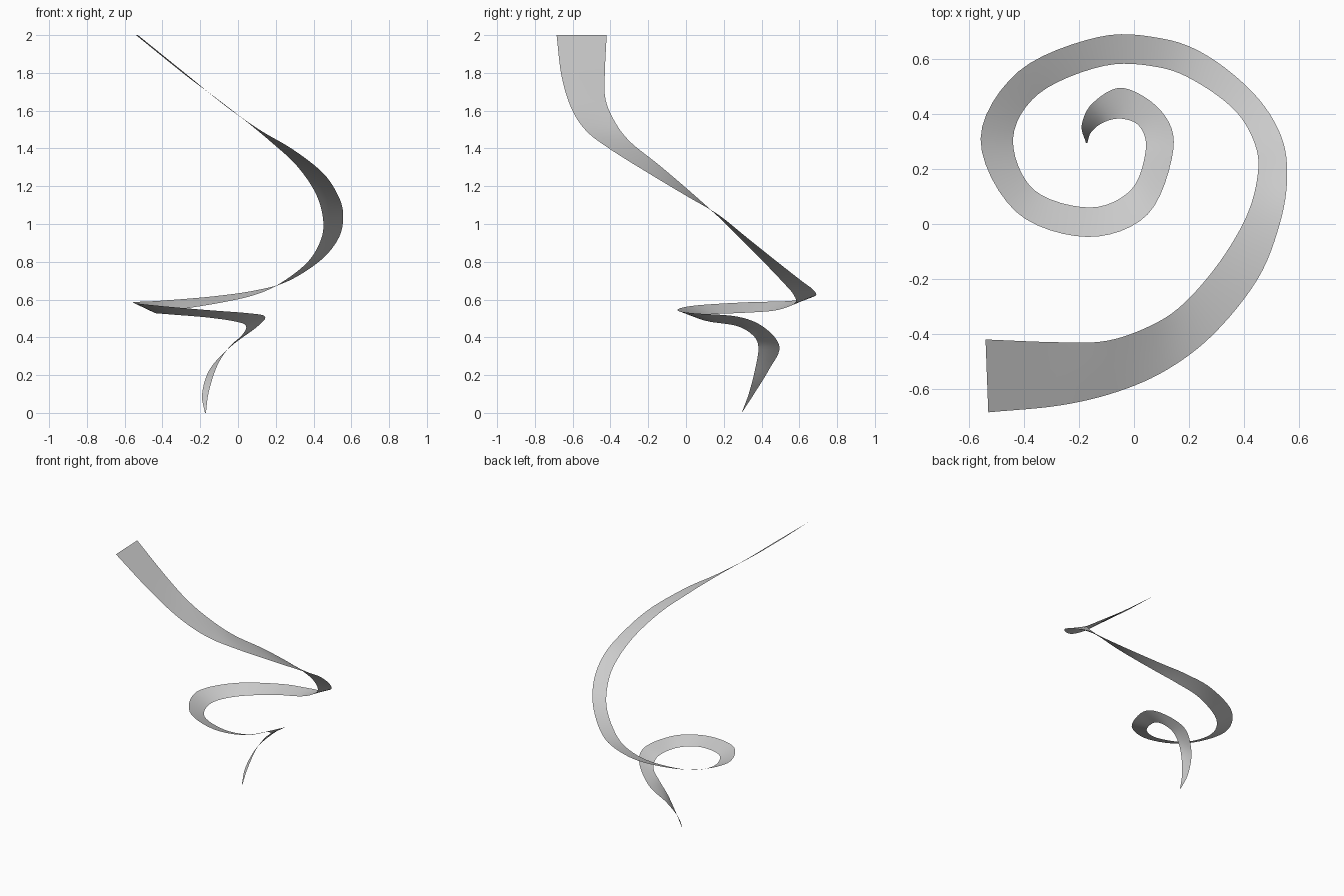
import bpy
from mathutils import Vector

# Ribbon stations from wide top end to pointed bottom tip: outer edge xyz, inner edge xyz
stations = [
    (-.53, -.685, 2.0, -.54, -.42, 2.0),
    (-.27, -.66, 1.79, -.28, -.43, 1.79),
    (-.06, -.61, 1.62, -.10, -.425, 1.655),
    (.12, -.53, 1.495, .06, -.37, 1.53),
    (.29, -.40, 1.395, .18, -.29, 1.43),
    (.45, -.20, 1.27, .31, -.14, 1.31),
    (.53, 0, 1.15, .41, .03, 1.165),
    (.557, .17, 1.05, .45, .18, 1.03),
    (.535, .32, .93, .44, .29, .92),
    (.44, .47, .81, .37, .41, .80),
    (.27, .61, .70, .23, .515, .69),
    (.10, .675, .65, .09, .57, .625),
    (-.13, .68, .617, -.11, .575, .58),
    (-.42, .555, .593, -.345, .475, .543),
    (-.558, .31, .585, -.44, .31, .53),
    (-.43, .045, .568, -.365, .125, .522),
    (-.17, -.047, .545, -.16, .06, .505),
    (.05, .035, .528, -.01, .125, .483),
    (.143, .27, .51, .043, .27, .46),
    (.10, .41, .455, .02, .355, .41),
    (-.04, .495, .35, -.045, .383, .35),
    (-.15, .44, .23, -.11, .37, .25),
    (-.19, .36, .10, -.155, .335, .11),
    (-.175, .295, 0, -.17, .295, 0),
]


def smooth_path(points, steps):
    """Catmull-Rom curve through the points."""
    pts = [2 * points[0] - points[1]] + points + [2 * points[-1] - points[-2]]
    path = []
    for a, b, c, d in zip(pts, pts[1:], pts[2:], pts[3:]):
        for k in range(steps):
            t = k / steps
            path.append(0.5 * (2 * b + (c - a) * t + (2 * a - 5 * b + 4 * c - d) * t * t
                               + (3 * b - a - 3 * c + d) * t ** 3))
    return path + [points[-1]]


# Spiral ribbon: a single-skin strip lofted between the two edges
ACROSS = 4
outer = smooth_path([Vector(s[:3]) for s in stations], 6)
inner = smooth_path([Vector(s[3:]) for s in stations], 6)
verts = [o.lerp(i, j / ACROSS) for o, i in zip(outer, inner) for j in range(ACROSS + 1)]
row = ACROSS + 1
faces = [(r * row + j, (r + 1) * row + j, (r + 1) * row + j + 1, r * row + j + 1)
         for r in range(len(outer) - 1) for j in range(ACROSS)]

mesh = bpy.data.meshes.new("spiral_ribbon")
mesh.from_pydata(verts, [], faces)
mesh.shade_smooth()
ribbon = bpy.data.objects.new("spiral_ribbon", mesh)
bpy.context.collection.objects.link(ribbon)
